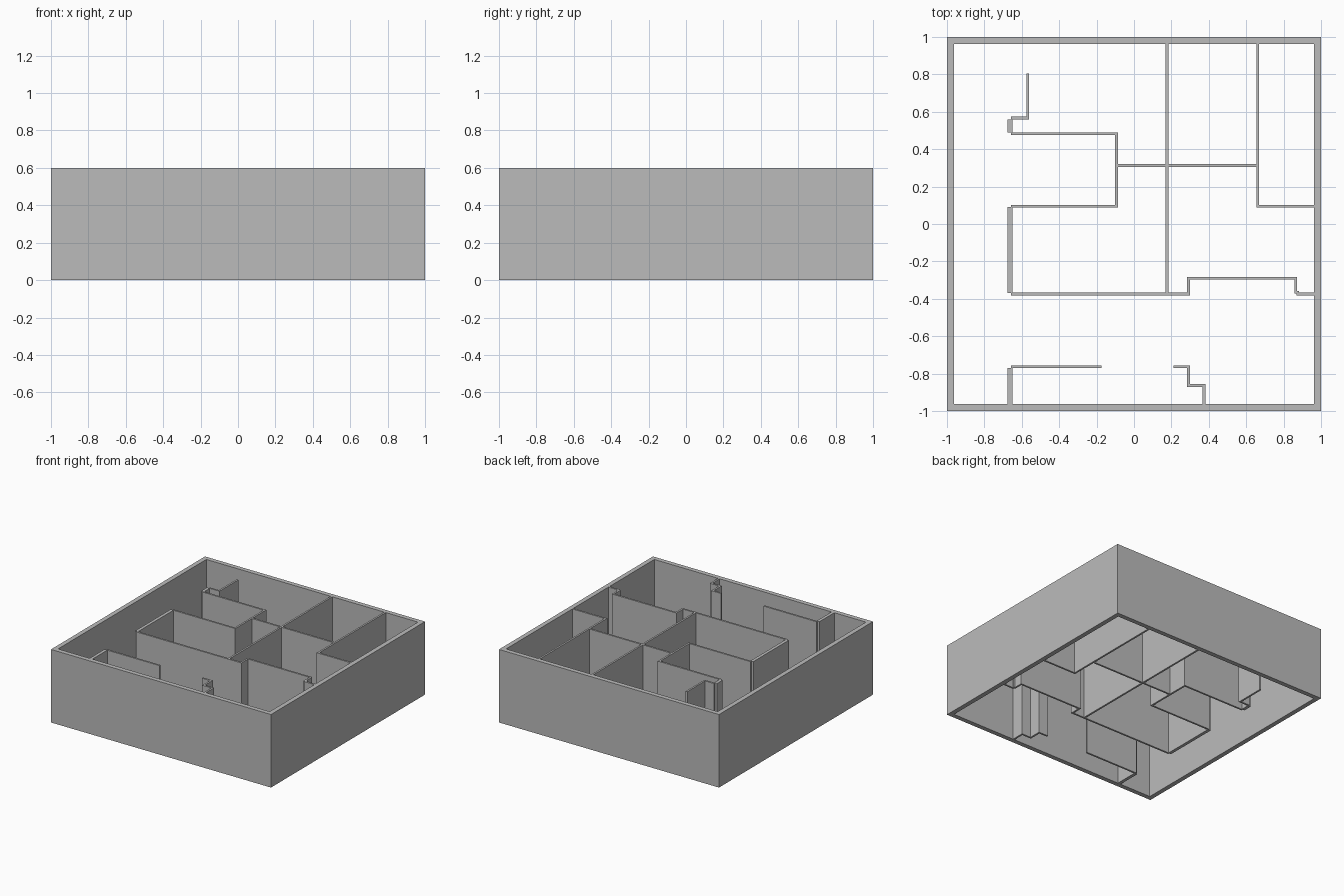
import bpy
import bmesh
from mathutils import Vector

HEIGHT = 0.6
THIN = 0.015
THICK = 0.026
EDGE = 0.965     # where partitions meet the outer walls

cube = bpy.data.objects.get("Cube")
if cube:
    bpy.data.objects.remove(cube, do_unlink=True)

grey = bpy.data.materials.new("plain_grey")
grey.use_nodes = True
colour = (0.5, 0.5, 0.5, 1)
grey.diffuse_color = colour
grey.node_tree.nodes["Principled BSDF"].inputs["Base Color"].default_value = colour


def wall(name, points, width=THIN, closed=False):
    """Sweep a wall of full height along a plan path with mitred corners."""
    pts = [Vector(p) for p in points]
    n = len(pts)
    bm = bmesh.new()
    rings = []
    for i, p in enumerate(pts):
        before = pts[i - 1] if closed or i > 0 else None
        after = pts[(i + 1) % n] if closed or i < n - 1 else None
        d_in = (p - before).normalized() if before else (after - p).normalized()
        d_out = (after - p).normalized() if after else d_in
        n_in = Vector((-d_in.y, d_in.x))
        n_out = Vector((-d_out.y, d_out.x))
        mitre = (n_in + n_out) / (1 + n_in.dot(n_out)) * width / 2
        a, b = p + mitre, p - mitre
        rings.append([bm.verts.new((q.x, q.y, z))
                      for q, z in ((a, 0), (b, 0), (b, HEIGHT), (a, HEIGHT))])
    for i in range(n if closed else n - 1):
        r, s = rings[i], rings[(i + 1) % n]
        for k in range(4):
            m = (k + 1) % 4
            bm.faces.new((r[k], r[m], s[m], s[k]))
    if not closed:
        bm.faces.new(rings[0])
        bm.faces.new(rings[-1])
    bmesh.ops.recalc_face_normals(bm, faces=bm.faces)
    mesh = bpy.data.meshes.new(name)
    bm.to_mesh(mesh)
    bm.free()
    mesh.materials.append(grey)
    obj = bpy.data.objects.new(name, mesh)
    bpy.context.collection.objects.link(obj)


# Outer shell, open above and below
c = 0.981
wall("outer_walls", [(-c, -c), (c, -c), (c, c), (-c, c)], 0.038, closed=True)

# Back rooms
wall("central_partition", [(0.176, EDGE), (0.176, -0.375)])
wall("back_left_room", [(0.662, EDGE), (0.662, 0.095), (EDGE, 0.095)])
wall("cross_partition", [(-0.094, 0.312), (0.662, 0.312)])
wall("hall_recess", [(-0.657, 0.483), (-0.094, 0.483), (-0.094, 0.095), (-0.657, 0.095)])
wall("back_right_stub", [(-0.568, 0.805), (-0.568, 0.567), (-0.657, 0.567)])
wall("back_right_pier", [(-0.662, 0.56), (-0.662, 0.49)], THICK)

# Middle rooms
wall("middle_pier", [(-0.662, 0.09), (-0.662, -0.37)], THICK)
wall("middle_partition", [(-0.657, -0.375), (0.292, -0.375), (0.292, -0.29),
                          (0.865, -0.29), (0.865, -0.365), (0.875, -0.365),
                          (0.875, -0.375), (EDGE, -0.375)])

# Front rooms
wall("front_pier", [(-0.662, -0.77), (-0.662, -EDGE)], THICK)
wall("front_partition", [(-0.657, -0.763), (-0.174, -0.763)])
wall("front_step_wall", [(0.212, -0.763), (0.292, -0.763), (0.292, -0.863),
                         (0.375, -0.863), (0.375, -EDGE)])
